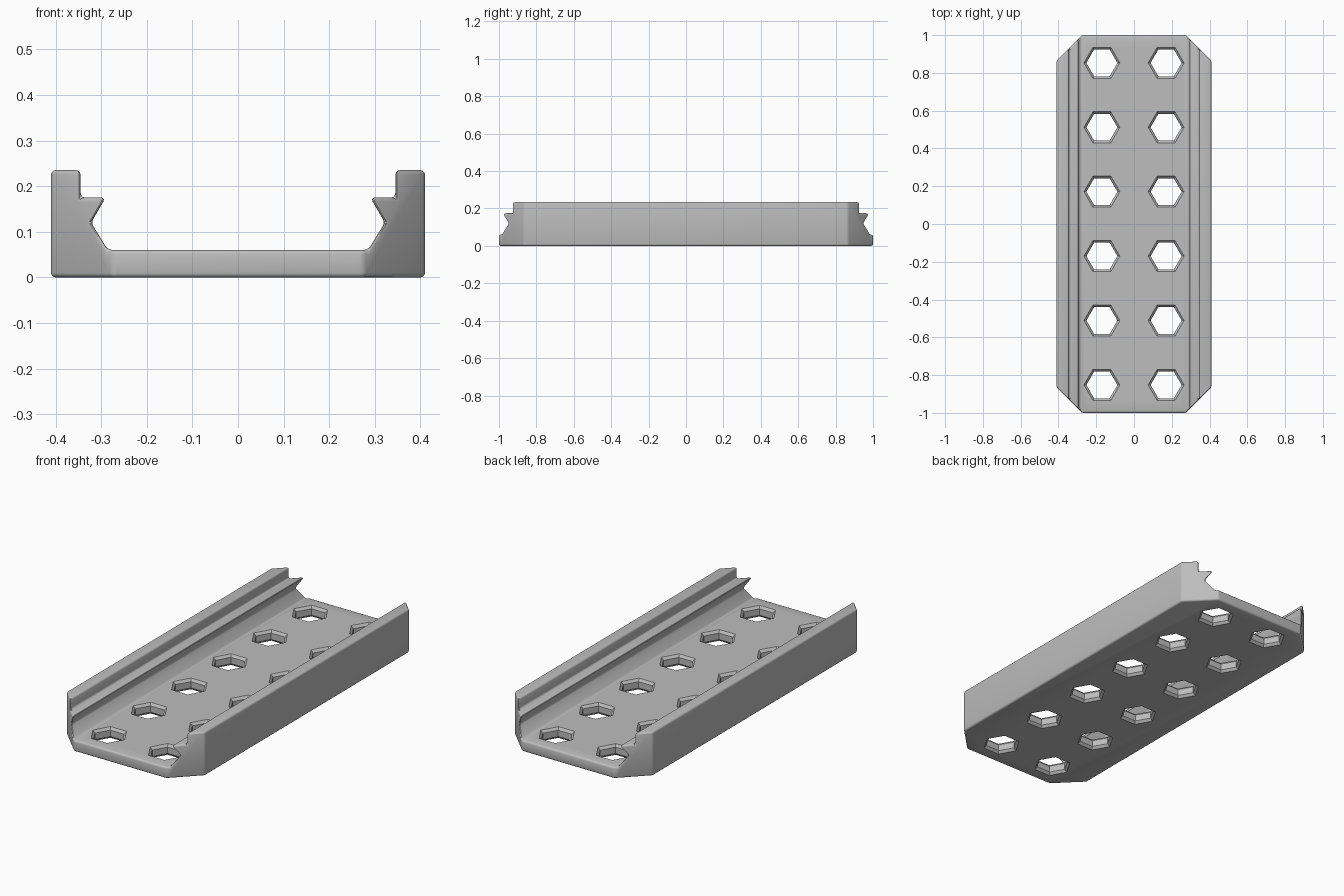
import bpy, bmesh
from math import cos, sin, pi
from mathutils import Vector

if "Cube" in bpy.data.objects:
    bpy.data.objects.remove(bpy.data.objects["Cube"], do_unlink=True)

grey = bpy.data.materials.new("plain grey")
grey.use_nodes = True
COLOUR = (0.51, 0.51, 0.51, 1)
grey.diffuse_color = COLOUR
grey.node_tree.nodes["Principled BSDF"].inputs["Base Color"].default_value = COLOUR


def make_object(name, bm):
    bmesh.ops.recalc_face_normals(bm, faces=bm.faces)
    mesh = bpy.data.meshes.new(name)
    bm.to_mesh(mesh)
    bm.free()
    mesh.materials.append(grey)
    obj = bpy.data.objects.new(name, mesh)
    bpy.context.collection.objects.link(obj)
    return obj


# Channel cross-section with gripping lips, mirrored and extruded lengthwise
half = [(0.41, 0), (0.41, 0.235), (0.345, 0.235), (0.345, 0.175),
        (0.29, 0.175), (0.322, 0.12), (0.285, 0.06)]
section = half + [(-x, z) for x, z in reversed(half)]
bm = bmesh.new()
end = bm.faces.new([bm.verts.new((x, -1, z)) for x, z in section])
extruded = bmesh.ops.extrude_face_region(bm, geom=[end])["geom"]
bmesh.ops.translate(bm, vec=(0, 2, 0),
                    verts=[v for v in extruded if isinstance(v, bmesh.types.BMVert)])

# Four clipped corners
for sx in (-1, 1):
    for sy in (-1, 1):
        cut = bmesh.ops.bisect_plane(
            bm, geom=bm.verts[:] + bm.edges[:] + bm.faces[:], dist=1e-5,
            plane_co=(sx * 0.41, sy * 0.865, 0), plane_no=Vector((sx, sy, 0)).normalized(),
            clear_outer=True)
        rim = [e for e in cut["geom_cut"] if isinstance(e, bmesh.types.BMEdge)]
        bmesh.ops.holes_fill(bm, edges=rim, sides=0)
bmesh.ops.remove_doubles(bm, verts=bm.verts, dist=1e-5)
tray = make_object("channel_tray", bm)

# Hexagonal holes, flared at the floor's top and underside
bm = bmesh.new()
levels = [(-0.02, 0.115), (0.013, 0.082), (0.047, 0.082), (0.08, 0.115)]
for x in (-0.17, 0.17):
    for row in range(6):
        y = -0.852 + row * 0.341
        rings = [[bm.verts.new((x + r * cos(k * pi / 3), y + r * sin(k * pi / 3), z))
                  for k in range(6)] for z, r in levels]
        bm.faces.new(rings[0])
        bm.faces.new(rings[-1])
        for low, high in zip(rings, rings[1:]):
            for k in range(6):
                n = (k + 1) % 6
                bm.faces.new((low[k], low[n], high[n], high[k]))
cutter = make_object("hole_cutter", bm)
cutter.hide_render = True

# Rounded edges, then the holes
bevel = tray.modifiers.new("rounded edges", "BEVEL")
bevel.width = 0.012
bevel.segments = 3
bevel.limit_method = "ANGLE"
holes = tray.modifiers.new("hex holes", "BOOLEAN")
holes.operation = "DIFFERENCE"
holes.solver = "EXACT"
holes.object = cutter

bpy.ops.object.select_all(action="DESELECT")
tray.select_set(True)
bpy.context.view_layer.objects.active = tray
for modifier in (bevel.name, holes.name):
    bpy.ops.object.modifier_apply(modifier=modifier)
bpy.data.objects.remove(cutter, do_unlink=True)
bpy.ops.object.shade_smooth_by_angle(angle=pi / 6)
